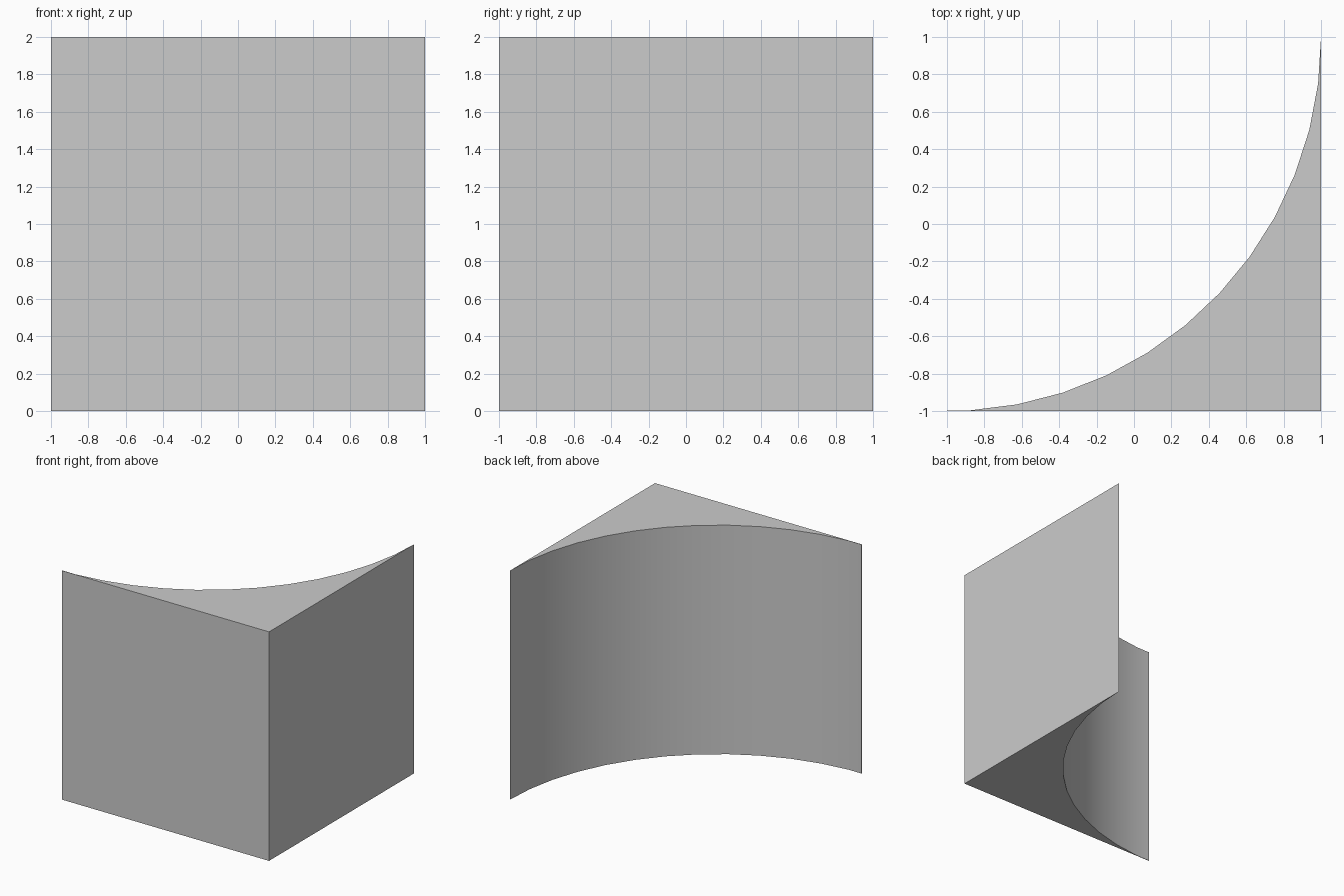
import bpy, bmesh
from math import cos, sin, radians

if "Cube" in bpy.data.objects:
    bpy.data.objects.remove(bpy.data.objects["Cube"])

HEIGHT, RADIUS, STEP = 2.0, 2.0, 7.2   # 50-sided circle centred on the corner (-1, 1)

# Footprint: square corner with a concave quarter circle cut away
arc = [(-1 + RADIUS * cos(radians(-STEP * i)), 1 + RADIUS * sin(radians(-STEP * i)))
       for i in range(13)]
profile = [(-1, -1), (1, -1)] + arc + [(-1, arc[-1][1])]

# Extrude the footprint upwards
bm = bmesh.new()
base = bm.faces.new([bm.verts.new((x, y, 0)) for x, y in profile])
top = bmesh.ops.extrude_face_region(bm, geom=[base], use_keep_orig=True)["geom"]
bmesh.ops.translate(bm, vec=(0, 0, HEIGHT),
                    verts=[v for v in top if isinstance(v, bmesh.types.BMVert)])
bmesh.ops.recalc_face_normals(bm, faces=bm.faces)
mesh = bpy.data.meshes.new("concave_corner_block")
bm.to_mesh(mesh)
bm.free()

block = bpy.data.objects.new("concave_corner_block", mesh)
bpy.context.collection.objects.link(block)

# Smooth the curved wall, keep the corners sharp
bpy.context.view_layer.objects.active = block
block.select_set(True)
bpy.ops.object.shade_smooth_by_angle(angle=radians(30))
